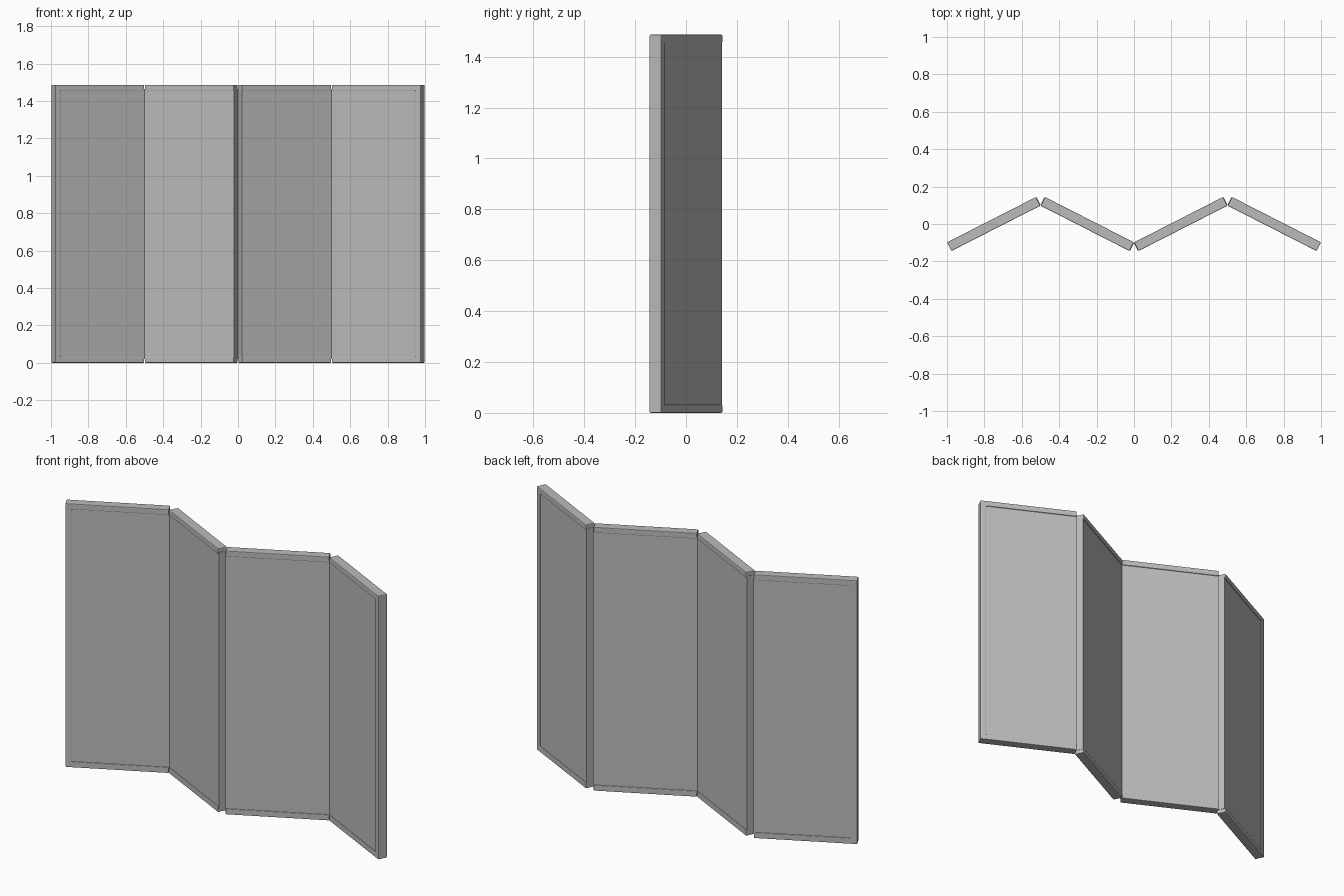
import bpy, bmesh, math
from mathutils import Matrix

if "Cube" in bpy.data.objects:
    bpy.data.objects.remove(bpy.data.objects["Cube"])

ANGLE = math.radians(27)   # fold of each leaf
LENGTH = 0.534             # leaf length along its own direction
THICK = 0.052              # frame thickness
HEIGHT = 1.487
FRAME = 0.032              # rail and post width
RECESS = 0.004             # the sheet lies this far below the frame face

grey = bpy.data.materials.new("warm grey")
grey.diffuse_color = (0.5, 0.5, 0.5, 1)
grey.use_nodes = True
grey.node_tree.nodes["Principled BSDF"].inputs["Base Color"].default_value = grey.diffuse_color


def slab(name, outline, thick, place, bevel=0.0):
    """Extrude an outline drawn in (length, height) to a thickness."""
    bm = bmesh.new()
    face = bm.faces.new([bm.verts.new((u, -thick / 2, z)) for u, z in outline])
    ext = bmesh.ops.extrude_face_region(bm, geom=[face])
    moved = [v for v in ext["geom"] if isinstance(v, bmesh.types.BMVert)]
    bmesh.ops.translate(bm, vec=(0, thick, 0), verts=moved)
    bmesh.ops.recalc_face_normals(bm, faces=bm.faces)
    mesh = bpy.data.meshes.new(name)
    bm.to_mesh(mesh)
    bm.free()
    mesh.materials.append(grey)
    obj = bpy.data.objects.new(name, mesh)
    bpy.context.collection.objects.link(obj)
    obj.matrix_world = place
    if bevel:
        mod = obj.modifiers.new("soft edges", 'BEVEL')
        mod.width = bevel
        mod.segments = 2
    return obj


def rect(u0, u1, z0, z1):
    return [(u0, z0), (u1, z0), (u1, z1), (u0, z1)]


h = LENGTH / 2
low, high = FRAME, HEIGHT - FRAME
reach = h + RECESS * math.tan(ANGLE)   # sheets meet at the folds

for i in range(4):
    turn = ANGLE if i % 2 == 0 else -ANGLE
    place = Matrix.Translation((-0.75 + 0.5 * i, 0, 0)) @ Matrix.Rotation(turn, 4, 'Z')

    if i in (0, 3):
        # End leaf: a U-shaped frame with a post on the free side
        s = -1 if i == 0 else 1
        outline = [(-s * h, 0), (s * h, 0), (s * h, HEIGHT), (-s * h, HEIGHT),
                   (-s * h, high), (s * (h - FRAME), high),
                   (s * (h - FRAME), low), (-s * h, low)]
        slab(f"end_frame_{i + 1}", outline, THICK, place, 0.004)
        ends = sorted((-s * reach, s * (h - FRAME / 2)))
    else:
        # Middle leaf: top and bottom rails only
        slab(f"bottom_rail_{i + 1}", rect(-h, h, 0, low), THICK, place, 0.004)
        slab(f"top_rail_{i + 1}", rect(-h, h, high, HEIGHT), THICK, place, 0.004)
        ends = (-reach, reach)

    # Recessed sheet tucked into the frame
    slab(f"panel_sheet_{i + 1}", rect(*ends, low - 0.01, high + 0.01),
         THICK - 2 * RECESS, place)
